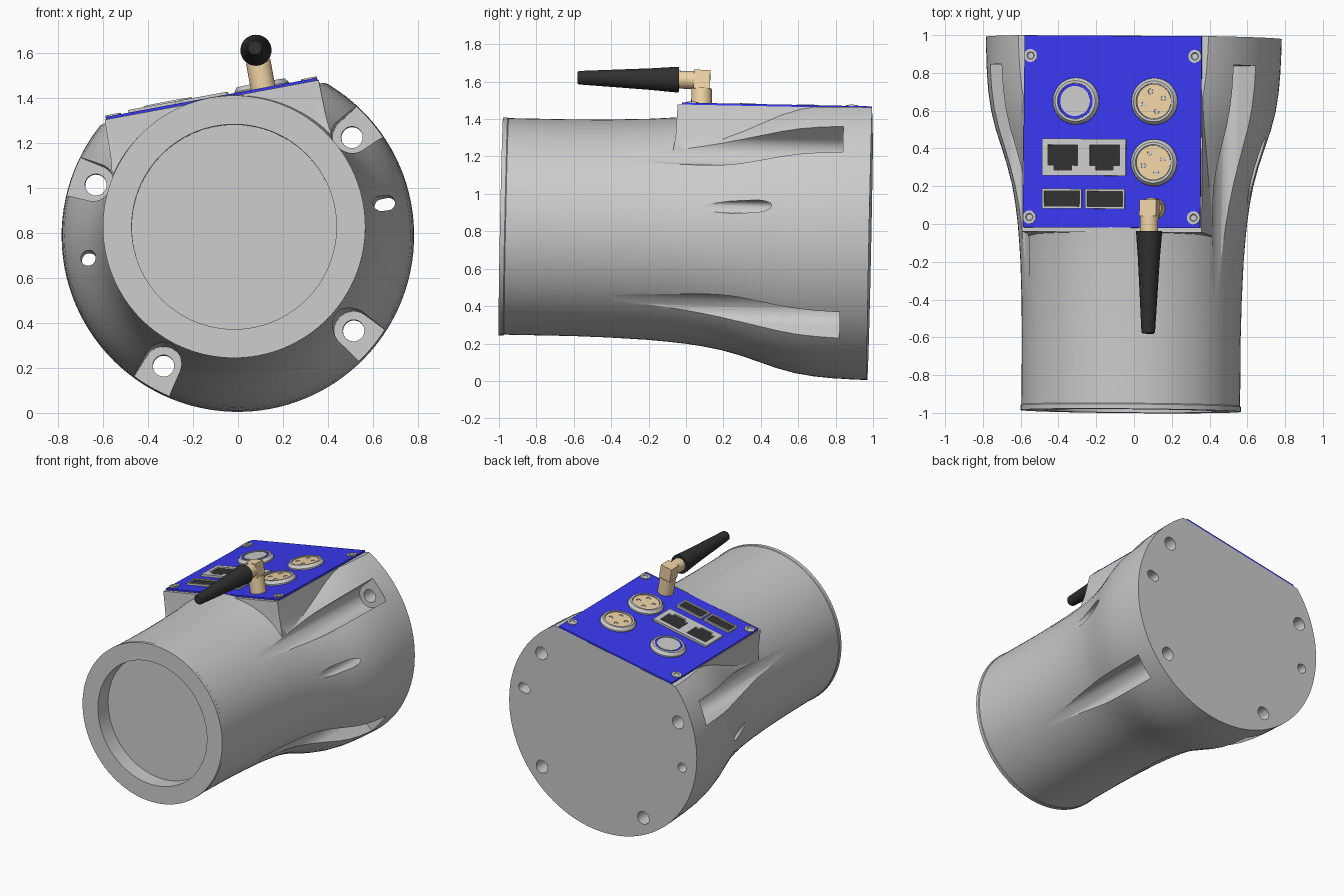
import bpy, bmesh
from math import cos, sin, pi, radians
from mathutils import Matrix

if "Cube" in bpy.data.objects:
    bpy.data.objects.remove(bpy.data.objects["Cube"])

# Housing frame: y = barrel axis, z = normal of the connector panel
FRAME = (Matrix.Translation((-0.009, 0, 0.807)) @ Matrix.Rotation(-0.0085, 4, 'Z')
         @ Matrix.Rotation(-0.02, 4, 'X') @ Matrix.Rotation(radians(-10.5), 4, 'Y'))


def material(name, r, g, b):
    m = bpy.data.materials.new(name)
    m.diffuse_color = (r, g, b, 1)
    m.use_nodes = True
    m.node_tree.nodes["Principled BSDF"].inputs["Base Color"].default_value = m.diffuse_color
    return m


BLUE = material("blue", 0.04, 0.04, 0.88)
GOLD = material("brass", 0.87, 0.66, 0.38)
BLACK = material("black", 0.03, 0.03, 0.03)


def loft(name, rings, mat=None):
    """Skin a stack of point loops and cap both ends."""
    bm = bmesh.new()
    loops = [[bm.verts.new(p) for p in ring] for ring in rings]
    for a, b in zip(loops, loops[1:]):
        for i in range(len(a)):
            j = (i + 1) % len(a)
            bm.faces.new((a[i], a[j], b[j], b[i]))
    bm.faces.new(loops[0])
    bm.faces.new(loops[-1])
    bmesh.ops.recalc_face_normals(bm, faces=bm.faces)
    me = bpy.data.meshes.new(name)
    bm.to_mesh(me)
    bm.free()
    ob = bpy.data.objects.new(name, me)
    bpy.context.collection.objects.link(ob)
    if mat:
        me.materials.append(mat)
    ob.matrix_world = FRAME
    return ob


def place(a, b, h, axis):
    return (a, b, h) if axis == 'Z' else (a, h, b)


def lathe(name, profile, at=(0, 0), axis='Z', mat=None, seg=40):
    angles = [2 * pi * i / seg for i in range(seg)]
    return loft(name, [[place(at[0] + r * cos(t), at[1] + r * sin(t), h, axis)
                        for t in angles] for r, h in profile], mat)


def prism(name, pts, h0, h1, axis='Z', mat=None):
    return loft(name, [[place(a, b, h, axis) for a, b in pts] for h in (h0, h1)], mat)


def rect(a, b, w, d):
    return [(a - w/2, b - d/2), (a + w/2, b - d/2), (a + w/2, b + d/2), (a - w/2, b + d/2)]


def boolean(ob, tool, op='DIFFERENCE'):
    mod = ob.modifiers.new("bool", 'BOOLEAN')
    mod.operation, mod.object, mod.solver = op, tool, 'EXACT'
    bpy.context.view_layer.objects.active = ob
    bpy.ops.object.modifier_apply(modifier=mod.name)
    bpy.data.objects.remove(tool)


# Flared barrel with a recessed front end
body = lathe("housing", [
    (0.455, -0.87), (0.455, -0.99), (0.583, -0.99), (0.583, -0.965), (0.579, -0.96),
    (0.579, -0.6), (0.583, -0.4), (0.591, -0.2), (0.598, -0.1), (0.607, 0), (0.62, 0.1),
    (0.638, 0.2), (0.664, 0.3), (0.696, 0.4), (0.729, 0.5), (0.754, 0.6), (0.769, 0.7),
    (0.777, 0.8), (0.781, 0.9), (0.783, 0.985)], axis='Y', seg=112)

# Raised panel base blending down into the barrel
base = loft("panel_base", [
    [(-u, v, w), (u, v, w), (u, 0.98, w), (-u, 0.98, w)] for u, v, w in
    [(0.545, -0.15, 0.2), (0.521, -0.105, 0.26), (0.497, -0.075, 0.33),
     (0.487, -0.062, 0.42), (0.483, -0.055, 0.592)]])
boolean(body, base, 'UNION')
boolean(body, prism("cut_top", rect(0, 0.57, 1.8, 1.2), 0.592, 1.2))

# Bolt pockets and holes around the flange
BOLT_R = 0.668


def turned(pts, deg):
    c, s = cos(radians(deg)), sin(radians(deg))
    return [(c * a - s * b, s * a + c * b) for a, b in pts]


def circle(a, b, r, n=24, stretch=0.0):
    out = []
    for i in range(n):
        t = 2 * pi * (i + 0.5) / n
        out.append((a + r * cos(t) + (stretch if cos(t) > 0 else -stretch), b + r * sin(t)))
    return out


pocket = [(BOLT_R + 0.085 * cos(t), 0.085 * sin(t))
          for t in [pi / 2 + pi * i / 16 for i in range(17)]] + [(1, -0.1), (1, 0.1)]
for deg in (30, 150, -50, -130):
    boolean(body, prism("cut_pocket", turned(pocket, deg), -0.4, 0.835, 'Y'))
    boolean(body, prism("cut_hole", turned(circle(BOLT_R, 0, 0.048), deg), 0.7, 1.2, 'Y'))
for deg, stretch in ((0.8, 0.014), (179.2, 0)):
    boolean(body, prism("cut_pin_hole", turned(circle(BOLT_R, 0, 0.034, stretch=stretch), deg),
                        -0.3, 1.2, 'Y'))

# Blue connector plate with corner screws
prism("connector_plate", rect(0, 0.476, 0.954, 1.016), 0.588, 0.604, mat=BLUE)
for u in (-0.442, 0.442):
    for v in (0.022, 0.877):
        lathe("plate_screw", [(0.035, 0.6), (0.035, 0.611), (0.02, 0.611), (0.016, 0.606)],
              (u, v), seg=24)

# Round fittings: one push button and two four-pin sockets
BEZEL = [(0.124, 0.6), (0.124, 0.614), (0.108, 0.634), (0.095, 0.634), (0.095, 0.62)]
button_at = (-0.196, 0.637)
lathe("button_bezel", BEZEL, button_at)
lathe("button_blue_ring", [(0.094, 0.605), (0.094, 0.629)], button_at, mat=BLUE)
lathe("button_cap", [(0.08, 0.605), (0.08, 0.634)], button_at)
for at in ((0.227, 0.637), (0.227, 0.313)):
    lathe("socket_bezel", BEZEL, at)
    insert = lathe("socket_insert", [(0.092, 0.605), (0.092, 0.628)], at, mat=GOLD)
    for k in range(4):
        t = radians(18 + 90 * k)
        boolean(insert, prism("cut_pin", circle(at[0] + 0.055 * cos(t), at[1] + 0.055 * sin(t),
                                                0.015, 16), 0.622, 0.7))
        lathe("socket_pin", [(0.012, 0.615), (0.012, 0.625)],
              (at[0] + 0.055 * cos(t), at[1] + 0.055 * sin(t)), seg=12)

# Twin network sockets in one frame
frame = prism("network_frame", rect(-0.149, 0.34, 0.45, 0.195), 0.6, 0.62)
for u in (-0.263, -0.038):
    shape = [(u + a, b) for a, b in
             [(-0.08, 0.405), (-0.08, 0.297), (-0.047, 0.297), (-0.047, 0.272),
              (0.047, 0.272), (0.047, 0.297), (0.08, 0.297), (0.08, 0.405)]]
    boolean(frame, prism("cut_port", shape, 0.59, 0.7))
    prism("network_port", shape, 0.6, 0.61, mat=BLACK)

# Two flat data ports
for u in (-0.267, -0.035):
    shell = prism("data_port_frame", rect(u, 0.12, 0.212, 0.105), 0.6, 0.618)
    boolean(shell, prism("cut_port", rect(u, 0.12, 0.19, 0.08), 0.59, 0.7))
    prism("data_port", rect(u, 0.12, 0.19, 0.08), 0.6, 0.61, mat=BLACK)

# Antenna: brass elbow and black tapered whip
AU, AV, AW = 0.234, 0.07, 0.773
lathe("antenna_post", [(0.055, 0.6), (0.055, 0.725)], (AU, AV), mat=GOLD)
prism("antenna_elbow", rect(AU, AV, 0.09, 0.088), 0.72, AW + 0.048, mat=GOLD)
lathe("antenna_barrel", [(0.048, -0.06), (0.048, 0.03)], (AU, AW), 'Y', GOLD)
lathe("antenna_whip", [(0.03, -0.596), (0.036, -0.588), (0.058, -0.2), (0.069, -0.06),
                       (0.069, -0.053)], (AU, AW), 'Y', BLACK)

# Smooth shading with sharp edges kept
for ob in bpy.context.collection.objects:
    ob.select_set(True)
bpy.context.view_layer.objects.active = body
bpy.ops.object.shade_smooth_by_angle(angle=radians(30))
